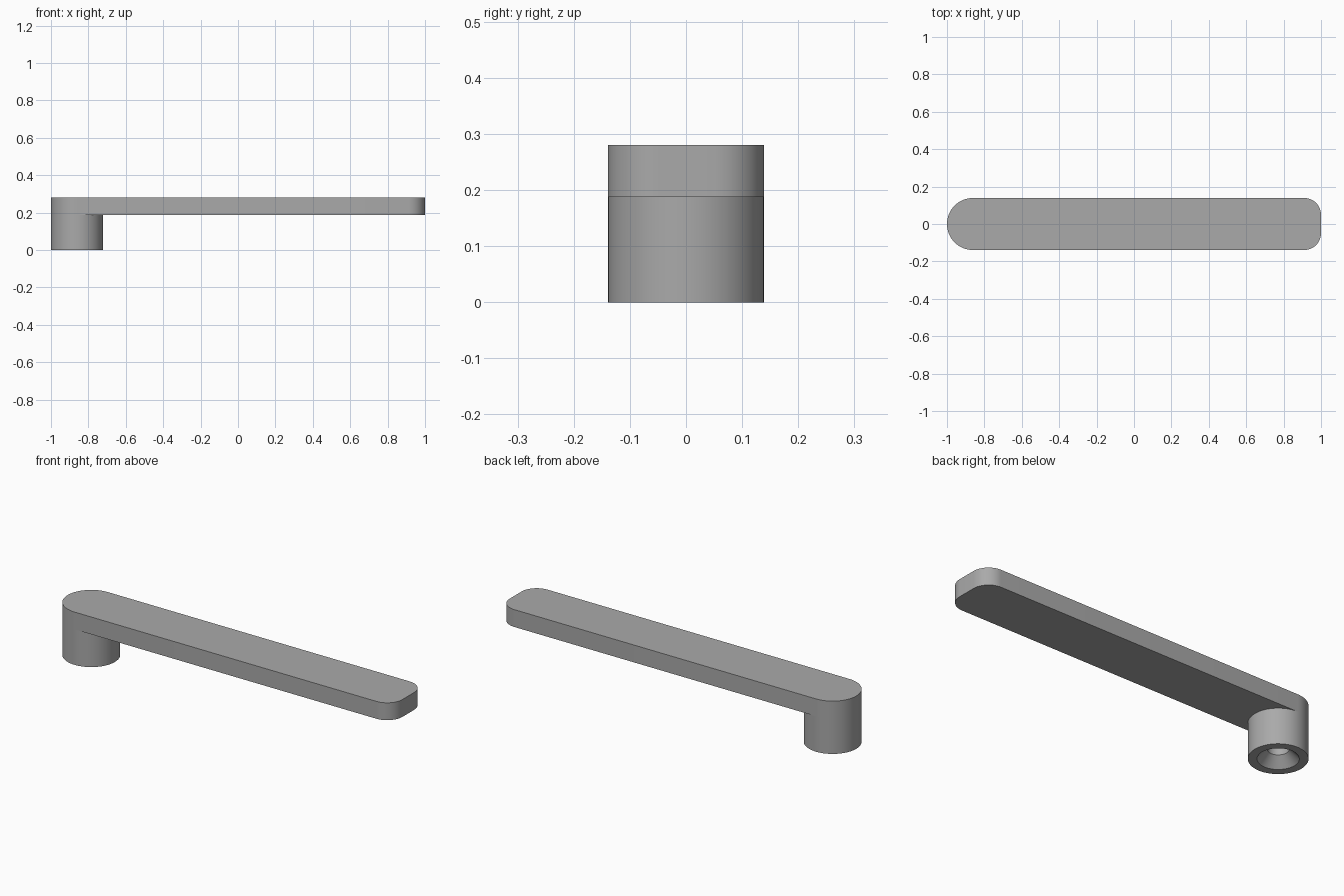
import bpy
import bmesh
from math import cos, sin, pi, radians
from mathutils import Vector

cube = bpy.data.objects.get("Cube")
if cube:
    bpy.data.objects.remove(cube, do_unlink=True)

HALF = 0.139            # half width of the arm and radius of the hub
HUB_X = -1 + HALF
ARM_BOTTOM, ARM_TOP = 0.188, 0.28
CORNER = 0.09           # corner radius at the free end

grey = bpy.data.materials.new("plain grey")
grey.use_nodes = True
colour = (0.4, 0.4, 0.4, 1)
grey.diffuse_color = colour
grey.node_tree.nodes["Principled BSDF"].inputs["Base Color"].default_value = colour


def finish(name, bm):
    bmesh.ops.recalc_face_normals(bm, faces=bm.faces)
    mesh = bpy.data.meshes.new(name)
    bm.to_mesh(mesh)
    bm.free()
    mesh.materials.append(grey)
    obj = bpy.data.objects.new(name, mesh)
    bpy.context.collection.objects.link(obj)
    bpy.ops.object.select_all(action="DESELECT")
    obj.select_set(True)
    bpy.context.view_layer.objects.active = obj
    bpy.ops.object.shade_smooth_by_angle(angle=radians(30))
    return obj


def arc(cx, cy, r, start, end, steps):
    angles = [start + (end - start) * i / steps for i in range(steps + 1)]
    return [(cx + r * cos(a), cy + r * sin(a)) for a in angles]


# Arm: round at the hub end, rounded corners at the free end
outline = arc(HUB_X, 0, HALF, pi / 2, 3 * pi / 2, 32)
outline += arc(1 - CORNER, CORNER - HALF, CORNER, -pi / 2, 0, 14)
outline += arc(1 - CORNER, HALF - CORNER, CORNER, 0, pi / 2, 14)
bm = bmesh.new()
base = bm.faces.new([bm.verts.new((x, y, ARM_BOTTOM)) for x, y in outline])
top = bmesh.ops.extrude_face_region(bm, geom=[base], use_keep_orig=True)
bmesh.ops.translate(bm, vec=Vector((0, 0, ARM_TOP - ARM_BOTTOM)),
                    verts=[g for g in top["geom"] if isinstance(g, bmesh.types.BMVert)])
finish("arm", bm)

# Hub: turned sleeve with a countersunk bore, closed above by the arm
profile = [(HALF, ARM_BOTTOM), (HALF, 0), (0.097, 0), (0.05, 0.05), (0.05, ARM_BOTTOM)]
bm = bmesh.new()
points = [bm.verts.new((r, 0, z)) for r, z in profile]
edges = [bm.edges.new(pair) for pair in zip(points, points[1:])]
bmesh.ops.spin(bm, geom=points + edges, cent=(0, 0, 0), axis=(0, 0, 1),
               angle=2 * pi, steps=64, use_merge=True)
bmesh.ops.remove_doubles(bm, verts=bm.verts, dist=0.0001)
hub = finish("hub", bm)
hub.location.x = HUB_X
